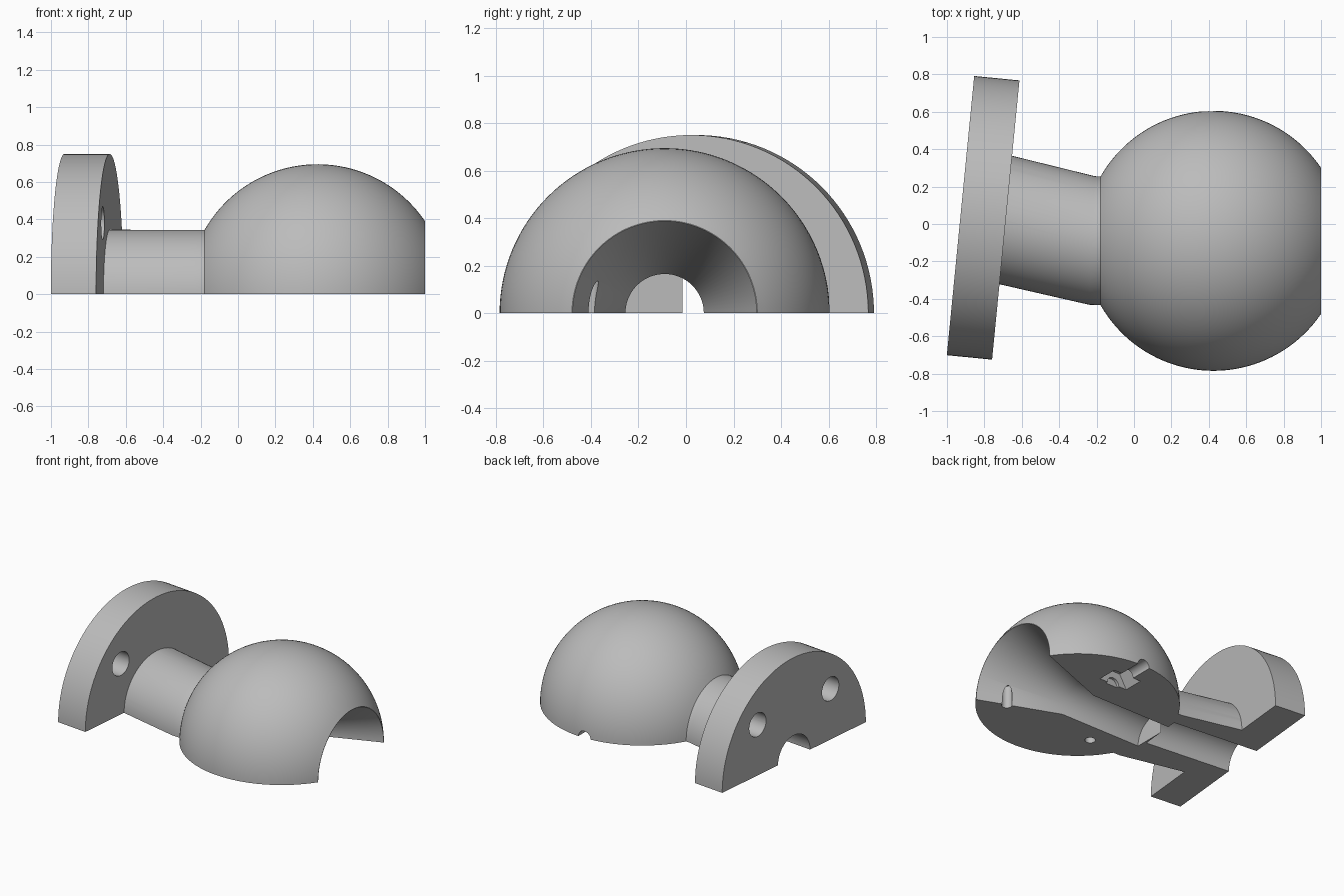
import bpy, bmesh, math
from mathutils import Vector

cube = bpy.data.objects.get("Cube")
if cube:
    bpy.data.objects.remove(cube, do_unlink=True)

grey = bpy.data.materials.new("light_grey")
grey.use_nodes = True
colour = (0.5, 0.5, 0.5, 1)
grey.diffuse_color = colour
grey.node_tree.nodes["Principled BSDF"].inputs["Base Color"].default_value = colour


def loft(name, rings, sides=96):
    """Solid through circles (x, y, heading in degrees, radius) centred on z = 0."""
    bm = bmesh.new()
    loops = []
    for x, y, heading, r in rings:
        t = math.radians(heading)
        side = Vector((-math.sin(t), math.cos(t), 0))
        up = Vector((0, 0, 1))
        loops.append([bm.verts.new(Vector((x, y, 0)) + r * (math.cos(a) * side + math.sin(a) * up))
                      for a in (2 * math.pi * k / sides for k in range(sides))])
    for lo, hi in zip(loops, loops[1:]):
        for k in range(sides):
            n = (k + 1) % sides
            bm.faces.new((lo[k], lo[n], hi[n], hi[k]))
    bm.faces.new(loops[0])
    bm.faces.new(loops[-1])
    bmesh.ops.recalc_face_normals(bm, faces=bm.faces)
    mesh = bpy.data.meshes.new(name)
    bm.to_mesh(mesh)
    bm.free()
    mesh.materials.append(grey)
    obj = bpy.data.objects.new(name, mesh)
    bpy.context.collection.objects.link(obj)
    return obj


TILT = -5.6
axis = Vector((math.cos(math.radians(TILT)), math.sin(math.radians(TILT))))
across = Vector((-axis.y, axis.x))
plate = Vector((-0.9275, 0.045))      # centre of the flange's outer face
BALL_X, BALL_Y, BALL_R = 0.425, -0.09, 0.695


def along(distance, offset=0):
    return tuple(plate + axis * distance + across * offset)


# Solid parts: ball cut flat at both ends, tilted flange, bent neck
start = math.acos((BALL_X + 0.18) / BALL_R)
end = math.pi - math.acos((1 - BALL_X) / BALL_R)
steps = 40
ball_rings = []
for i in range(steps + 1):
    a = start + (end - start) * i / steps
    ball_rings.append((BALL_X - BALL_R * math.cos(a), BALL_Y, 0, BALL_R * math.sin(a)))
body = loft("ball_joint_half", ball_rings, 128)
flange = loft("flange", [(*along(0), TILT, 0.75), (*along(0.243), TILT, 0.75)], 128)
neck = loft("neck", [(*along(0.2), TILT, 0.345), (*along(0.243), TILT, 0.345),
                     (-0.225, -0.088, -2.5, 0.344),
                     (-0.18, BALL_Y, 0, 0.344), (-0.1, BALL_Y, 0, 0.344)])

# Cutters: funnel and two bores
cutters = [
    loft("funnel_bore", [(-0.25, BALL_Y, 0, 0.165), (0.42, BALL_Y, 0, 0.165),
                         (1, BALL_Y, 0, 0.388), (1.1, BALL_Y, 0, 0.4265)]),
    loft("flange_bore", [(*along(-0.1), TILT, 0.167), (*along(0.68), TILT, 0.167)]),
    # Clamp screw hole and hexagonal nut pocket
    loft("screw_hole", [(0.42, 0.26, 90, 0.05), (0.42, 0.8, 90, 0.05)], 32),
    loft("nut_pocket", [(0.42, 0.28, 90, 0.116), (0.42, 0.43, 90, 0.116)], 6),
]
# Flange bolt holes
for s in (-1, 1):
    hole = loft("bolt_hole", [(*along(-0.1, 0.38 * s), TILT, 0.088),
                              (*along(0.4, 0.38 * s), TILT, 0.088)], 48)
    hole.location.z = 0.38
    cutters.append(hole)
# Locating pin holes
for s in (-1, 1):
    bpy.ops.mesh.primitive_cylinder_add(vertices=32, radius=0.036, depth=0.34,
                                        location=(0.42 + 0.37 * s, -0.405, 0))
    cutters.append(bpy.context.object)
# Everything below the parting plane
bpy.ops.mesh.primitive_cube_add(size=4, location=(0, 0, -2))
cutters.append(bpy.context.object)

# Combine and bake into one clean solid
for operation, parts in (("UNION", [flange, neck]), ("DIFFERENCE", cutters)):
    for part in parts:
        part.hide_render = True
        mod = body.modifiers.new(part.name, "BOOLEAN")
        mod.operation = operation
        mod.solver = "EXACT"
        mod.object = part
bpy.context.view_layer.update()
baked = bpy.data.meshes.new_from_object(body.evaluated_get(bpy.context.evaluated_depsgraph_get()))
body.modifiers.clear()
body.data = baked
baked.materials.clear()
baked.materials.append(grey)
for face in baked.polygons:
    face.material_index = 0
for part in [flange, neck] + cutters:
    bpy.data.objects.remove(part, do_unlink=True)

bpy.ops.object.select_all(action="DESELECT")
body.select_set(True)
bpy.context.view_layer.objects.active = body
bpy.ops.object.shade_smooth_by_angle(angle=math.radians(25))
